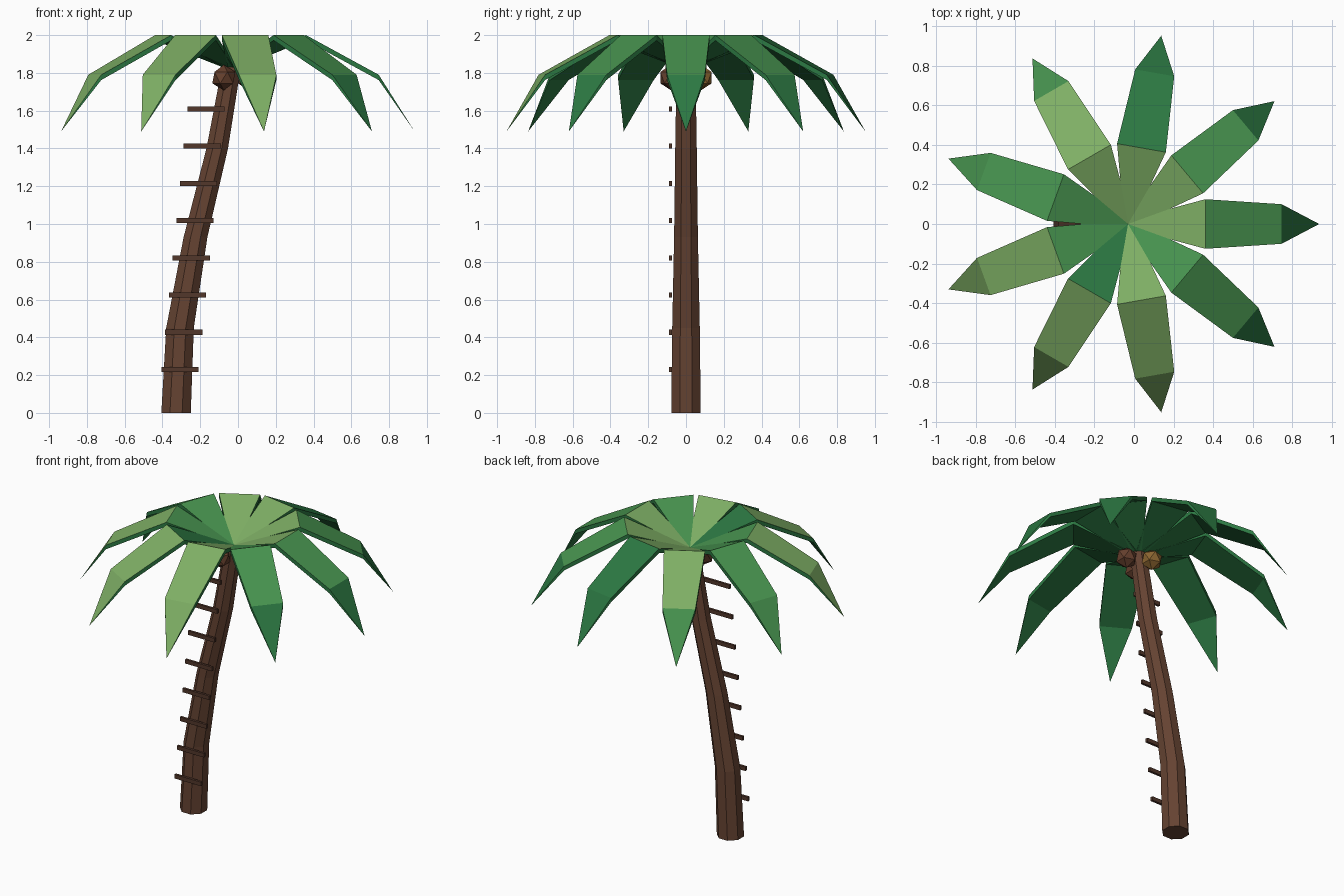
import bpy, bmesh
from math import sin, cos, pi, radians
from mathutils import Matrix

if "Cube" in bpy.data.objects:
    bpy.data.objects.remove(bpy.data.objects["Cube"])


def material(name, rgb):
    m = bpy.data.materials.new(name)
    m.diffuse_color = (*rgb, 1)
    m.use_nodes = True
    m.node_tree.nodes["Principled BSDF"].inputs["Base Color"].default_value = m.diffuse_color
    return m


BARK = material("bark", (0.13, 0.056, 0.032))
RUNG = material("rung_wood", (0.085, 0.038, 0.024))
NUT = material("nut_brown", (0.13, 0.05, 0.026))
NUT_OCHRE = material("nut_ochre", (0.26, 0.13, 0.03))
GREENS = [material("leaf_light", (0.21, 0.43, 0.13)),
          material("leaf_mid", (0.065, 0.30, 0.08)),
          material("leaf_deep", (0.025, 0.19, 0.055))]


def finish(name, bm, mats):
    bmesh.ops.recalc_face_normals(bm, faces=bm.faces)
    me = bpy.data.meshes.new(name)
    bm.to_mesh(me)
    bm.free()
    for m in mats:
        me.materials.append(m)
    ob = bpy.data.objects.new(name, me)
    bpy.context.collection.objects.link(ob)
    return ob


# Trunk: tapering octagon swept along a leaning path (x, z, half width)
path = [(-0.328, 0.0, 0.078), (-0.307, 0.45, 0.073), (-0.225, 0.93, 0.063),
        (-0.11, 1.40, 0.057), (-0.035, 1.83, 0.05)]
bm = bmesh.new()
rings = []
for x, z, h in path:
    r = h / cos(pi / 8)
    rings.append([bm.verts.new((x + r * cos(pi / 8 + i * pi / 4),
                                r * sin(pi / 8 + i * pi / 4), z)) for i in range(8)])
for a, b in zip(rings, rings[1:]):
    for i in range(8):
        j = (i + 1) % 8
        bm.faces.new((a[i], a[j], b[j], b[i]))
bm.faces.new(rings[0])
bm.faces.new(rings[-1])
finish("trunk", bm, [BARK])

# Climbing rungs along the front of the trunk
for i in range(8):
    bm = bmesh.new()
    bmesh.ops.create_cube(bm, size=1, matrix=Matrix.Translation(
        (-0.307 + 0.0197 * i, -0.083, 0.23 + 0.197 * i)) @ Matrix.Diagonal((0.197, 0.016, 0.027, 1)))
    finish(f"rung_{i + 1}", bm, [RUNG])

# Nuts clustered under the crown
for i, mat in enumerate((NUT, NUT_OCHRE, NUT)):
    a = i * 2 * pi / 3
    bm = bmesh.new()
    bmesh.ops.create_icosphere(bm, subdivisions=1, radius=0.068, matrix=Matrix.Translation(
        (-0.03 + 0.09 * cos(a), 0.09 * sin(a), 1.775)))
    finish(f"nut_{i + 1}", bm, [mat])

# Fronds: rise from the crown, bend twice, end in a point (radius, half width, z)
stations = [(0.0, 0.02, 1.84), (0.39, 0.125, 2.0), (0.775, 0.10, 1.79)]
tip_r, tip_z, thick = 0.965, 1.49, 0.028
# Green shade of the inner, middle and tip panel of each frond
shades = ["012", "012", "022", "001", "111", "100", "200", "000", "112"]
for k, shade in enumerate(shades):
    bm = bmesh.new()
    rows = []
    for r, w, z in stations:
        rows.append([bm.verts.new(p) for p in
                     ((r, -w, z), (r, w, z), (r, w, z - thick), (r, -w, z - thick))])
    tip = bm.verts.new((tip_r, 0, tip_z))
    bm.faces.new(rows[0])
    for s in range(3):
        for i in range(4):
            j = (i + 1) % 4
            a = rows[s]
            if s < 2:
                f = bm.faces.new((a[i], a[j], rows[s + 1][j], rows[s + 1][i]))
            else:
                f = bm.faces.new((a[i], a[j], tip))
            f.material_index = int(shade[s]) if i == 0 else 2
    bm.transform(Matrix.Translation((-0.03, 0, 0)) @ Matrix.Rotation(radians(40 * k), 4, 'Z'))
    finish(f"frond_{k + 1}", bm, GREENS)
